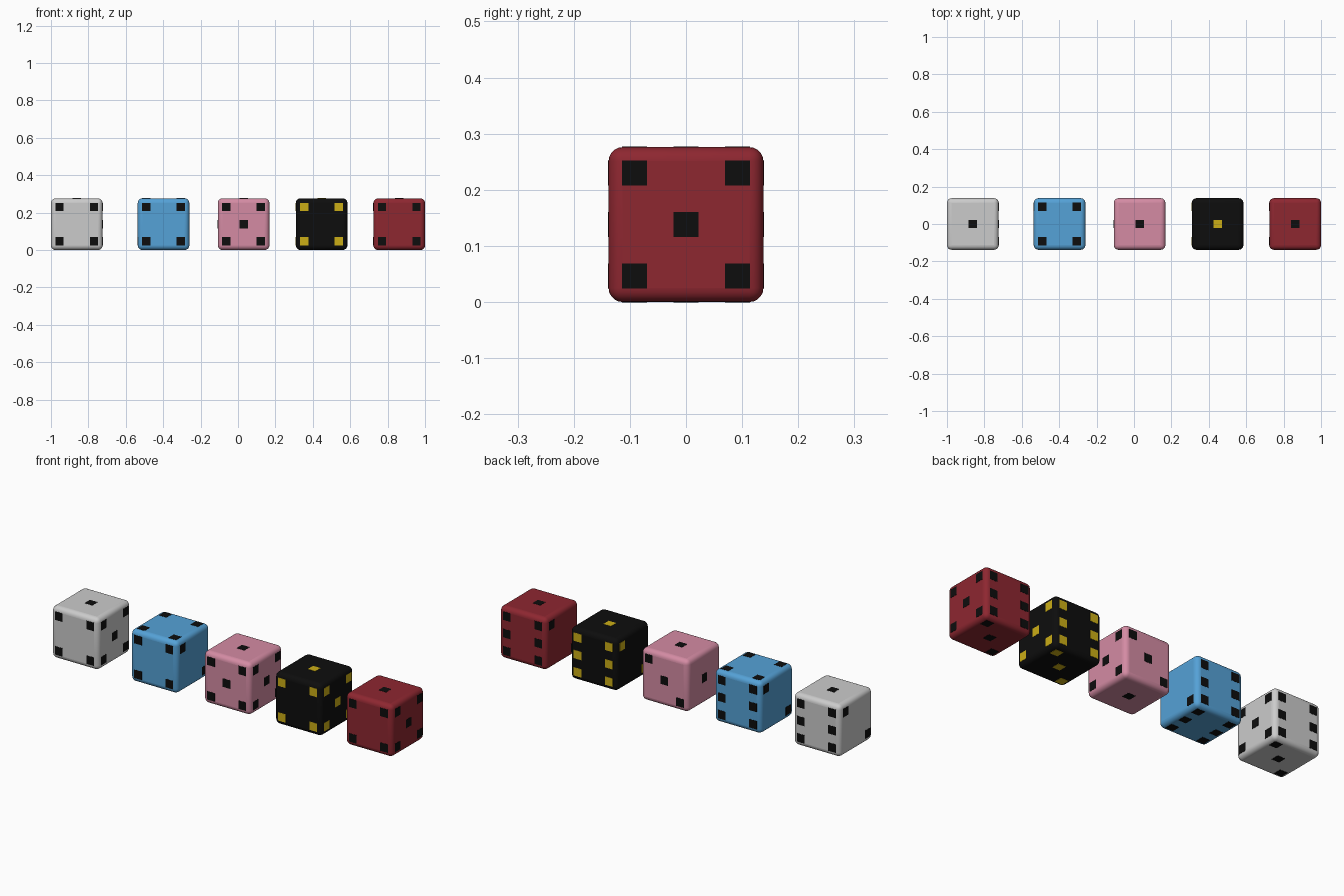
import bpy
from mathutils import Vector, Matrix

if "Cube" in bpy.data.objects:
    bpy.data.objects.remove(bpy.data.objects["Cube"])

SIZE, PIP, OFF, PROUD = 0.276, 0.0445, 0.092, 0.001
H = SIZE / 2


def material(name, rgb):
    m = bpy.data.materials.new(name)
    m.diffuse_color = (*rgb, 1)
    m.use_nodes = True
    m.node_tree.nodes["Principled BSDF"].inputs["Base Color"].default_value = m.diffuse_color
    return m


BLACK = material("black", (0.004, 0.004, 0.004))
GOLD = material("gold", (0.60, 0.42, 0.008))
BLUE = material("blue", (0.09, 0.36, 0.68))
PINK = material("pink", (0.66, 0.26, 0.37))
RED = material("red", (0.27, 0.02, 0.03))

# Face axes: normal, u, v
FACES = {
    "front": ((0, -1, 0), (1, 0, 0), (0, 0, 1)),
    "back": ((0, 1, 0), (1, 0, 0), (0, 0, 1)),
    "right": ((1, 0, 0), (0, 1, 0), (0, 0, 1)),
    "left": ((-1, 0, 0), (0, 1, 0), (0, 0, 1)),
    "top": ((0, 0, 1), (1, 0, 0), (0, 1, 0)),
    "bottom": ((0, 0, -1), (1, 0, 0), (0, 1, 0)),
}

# Pip layouts in (u, v); RISE and FALL are the two diagonals
RISE = [(-1, -1), (1, 1)]
FALL = [(-1, 1), (1, -1)]
ONE = [(0, 0)]
FOUR = RISE + FALL
FIVE = FOUR + ONE
SIX = FOUR + [(-1, 0), (1, 0)]

STANDARD = dict(front=FOUR, back=SIX, right=FIVE, left=RISE, top=ONE, bottom=RISE + ONE)
BLUE_SET = dict(front=FOUR, back=SIX, right=FALL, left=RISE, top=FOUR, bottom=SIX)
PINK_SET = dict(front=FIVE, back=RISE + ONE, right=FIVE, left=ONE, top=ONE, bottom=ONE)


def box(name, centre, dims, mat):
    bpy.ops.mesh.primitive_cube_add(size=1, location=centre)
    ob = bpy.context.object
    ob.name = name
    ob.data.transform(Matrix.Diagonal((*dims, 1)))
    if mat:
        ob.data.materials.append(mat)
    return ob


def die(name, x, body_mat, pip_mat, layout):
    # Rounded body
    centre = Vector((x, 0, H))
    body = box(name + "_die", centre, (SIZE,) * 3, body_mat)
    bev = body.modifiers.new("rounding", "BEVEL")
    bev.width, bev.segments = 0.025, 5
    bpy.ops.object.shade_smooth_by_angle()
    # Square pips
    for face, spots in layout.items():
        n, u, v = map(Vector, FACES[face])
        depth = 0.006
        dims = [depth if abs(c) > 0.5 else PIP for c in n]
        for a, b in spots:
            p = centre + n * (H + PROUD - depth / 2) + (u * a + v * b) * OFF
            box(f"{name}_{face}_pip", p, dims, pip_mat)


die("grey", -0.862, None, BLACK, STANDARD)
die("blue", -0.398, BLUE, BLACK, BLUE_SET)
die("pink", 0.030, PINK, BLACK, PINK_SET)
die("black", 0.447, BLACK, GOLD, STANDARD)
die("red", 0.862, RED, BLACK, STANDARD)
